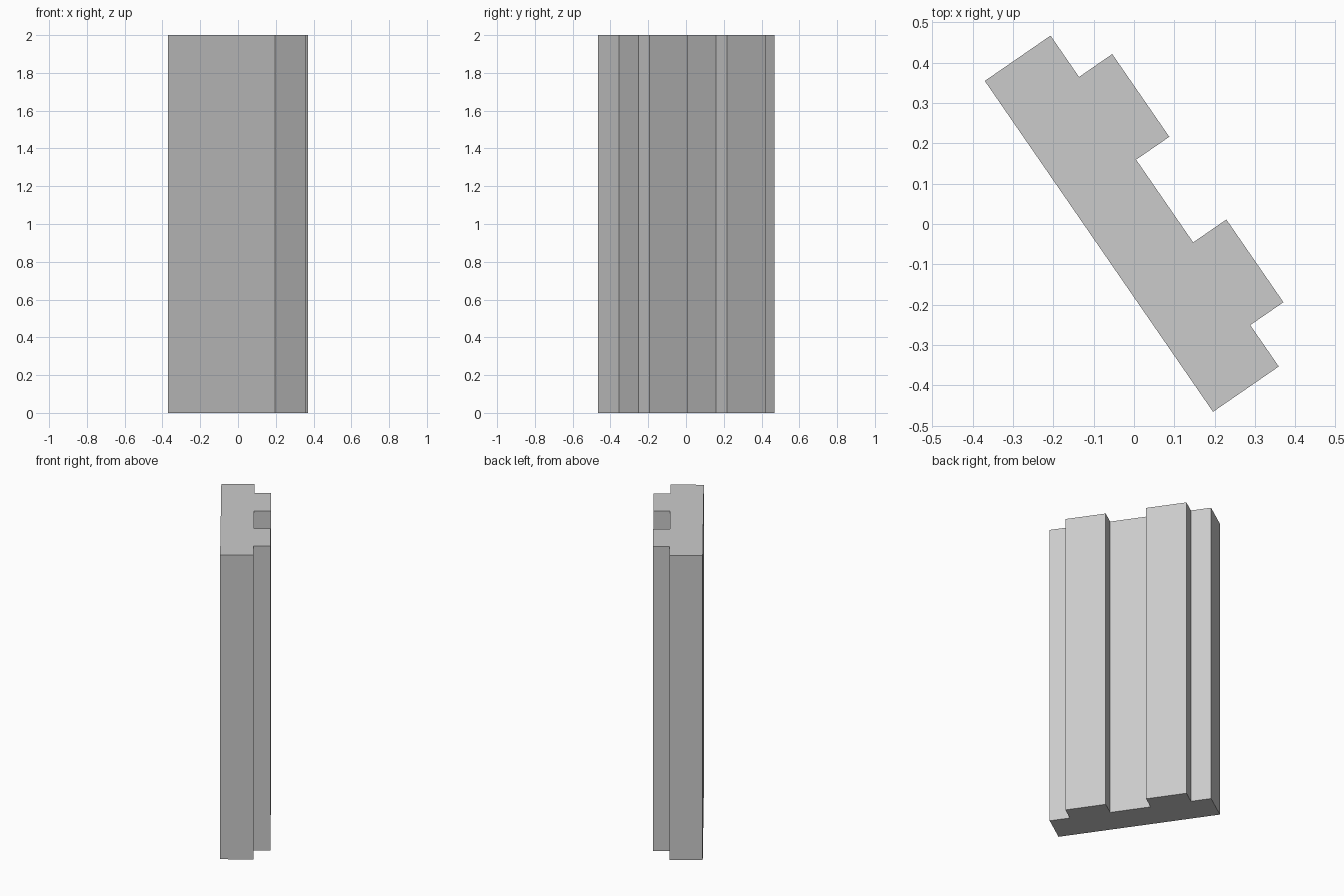
import bpy, bmesh, math
from mathutils import Matrix

cube = bpy.data.objects.get("Cube")
if cube:
    bpy.data.objects.remove(cube, do_unlink=True)

HEIGHT, WIDTH = 2.0, 0.997
BACK, RIB = 0.198, 0.298     # depth of the slab and of its ribs
STEP = WIDTH / 8

grey = bpy.data.materials.new("plain grey")
grey.use_nodes = True
colour = (0.6, 0.6, 0.6, 1)
grey.diffuse_color = colour
grey.node_tree.nodes["Principled BSDF"].inputs["Base Color"].default_value = colour

# Half of the ribbed cross-section, mirrored for the other half
half = [(STEP, BACK), (STEP, RIB), (3 * STEP, RIB),
        (3 * STEP, BACK), (4 * STEP, BACK), (4 * STEP, 0)]
profile = [(-x, y) for x, y in reversed(half)] + half

# Extrude the cross-section to a ribbed slab
bm = bmesh.new()
base = bm.faces.new([bm.verts.new((x, y, 0)) for x, y in profile])
top = bmesh.ops.extrude_face_region(bm, geom=[base])
bmesh.ops.translate(bm, vec=(0, 0, HEIGHT),
                    verts=[v for v in top["geom"] if isinstance(v, bmesh.types.BMVert)])
bmesh.ops.recalc_face_normals(bm, faces=bm.faces)

# Turn the slab on its upright axis
turn = Matrix.Translation((-0.087, -0.0555, 0)) @ Matrix.Rotation(math.radians(-55.4), 4, "Z")
bm.transform(turn)

mesh = bpy.data.meshes.new("ribbed_panel")
bm.to_mesh(mesh)
bm.free()
mesh.materials.append(grey)
panel = bpy.data.objects.new("ribbed_panel", mesh)
bpy.context.collection.objects.link(panel)
